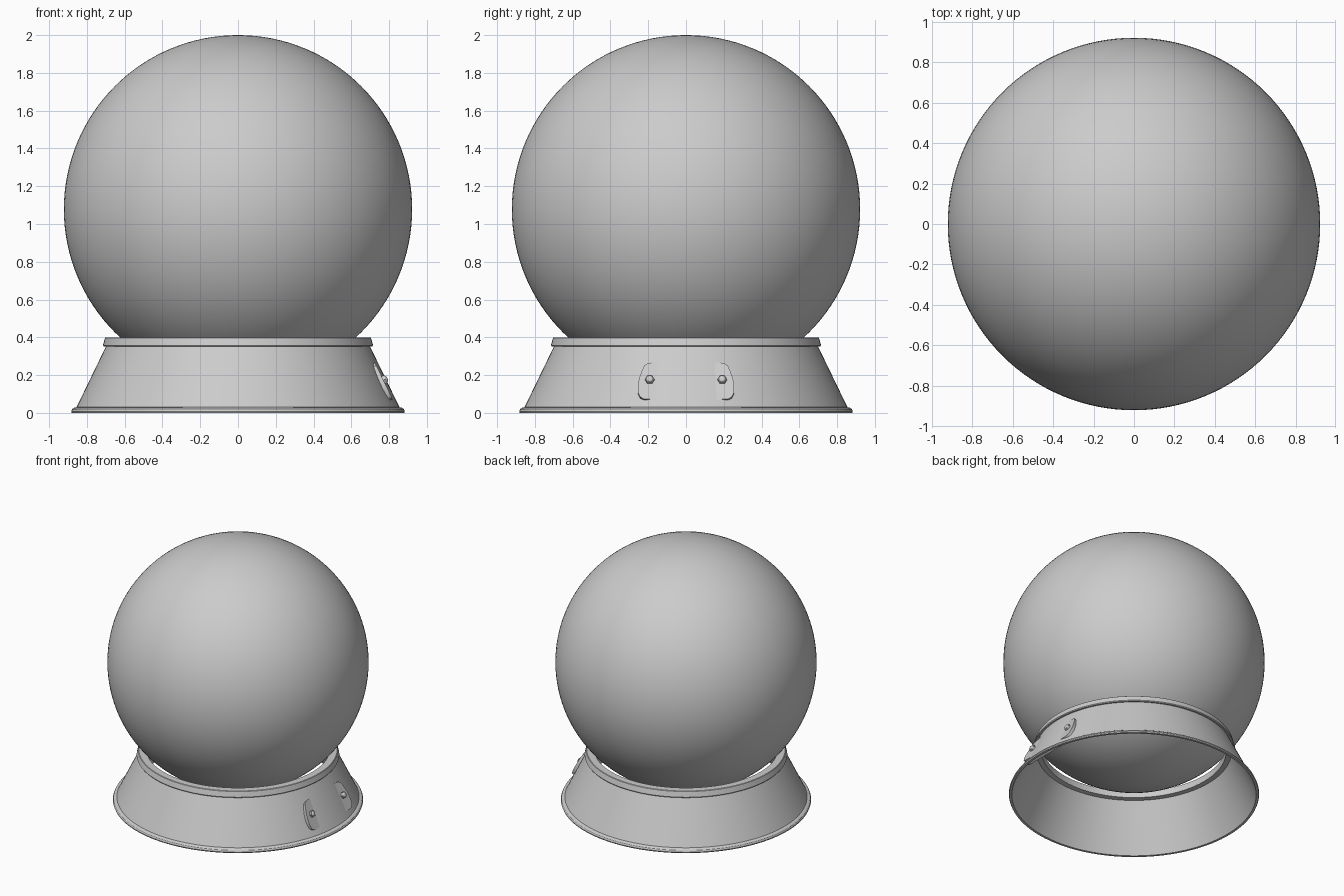
import bpy, bmesh
from math import sin, cos, pi, radians, hypot
from mathutils import Matrix, Vector

if "Cube" in bpy.data.objects:
    bpy.data.objects.remove(bpy.data.objects["Cube"])


def finish(bm, name, angle=30, matrix=None):
    if matrix:
        bm.transform(matrix)
    bmesh.ops.recalc_face_normals(bm, faces=bm.faces)
    mesh = bpy.data.meshes.new(name)
    bm.to_mesh(mesh)
    bm.free()
    ob = bpy.data.objects.new(name, mesh)
    bpy.context.collection.objects.link(ob)
    bpy.ops.object.select_all(action='DESELECT')
    ob.select_set(True)
    bpy.context.view_layer.objects.active = ob
    bpy.ops.object.shade_smooth_by_angle(angle=radians(angle))
    return ob


def lathe(name, profile, segs=128):
    """Closed (r, z) profile swept around z."""
    bm = bmesh.new()
    rings = [[bm.verts.new((r * cos(2 * pi * i / segs), r * sin(2 * pi * i / segs), z))
              for r, z in profile] for i in range(segs)]
    n = len(profile)
    for i in range(segs):
        a, b = rings[i], rings[(i + 1) % segs]
        for j in range(n):
            k = (j + 1) % n
            bm.faces.new((a[j], b[j], b[k], a[k]))
    return finish(bm, name)


def prism(name, outline, z0, z1, matrix):
    """Extrude a 2D outline along the local z axis."""
    bm = bmesh.new()
    face = bm.faces.new([bm.verts.new((x, y, z0)) for x, y in outline])
    ext = bmesh.ops.extrude_face_region(bm, geom=[face])
    verts = [v for v in ext["geom"] if isinstance(v, bmesh.types.BMVert)]
    bmesh.ops.translate(bm, vec=(0, 0, z1 - z0), verts=verts)
    return finish(bm, name, 30, matrix)


# Glass ball
bm = bmesh.new()
bmesh.ops.create_uvsphere(bm, u_segments=128, v_segments=64, radius=0.922,
                          matrix=Matrix.Translation((0, 0, 1.078)))
finish(bm, "globe")

# Hollow flared base: bottom bead, wall, collar, inner wall
lathe("base", [
    (0.862, 0.0), (0.88, 0.0), (0.883, 0.008), (0.878, 0.02), (0.866, 0.028), (0.855, 0.03),
    (0.699, 0.352), (0.711, 0.352), (0.715, 0.358), (0.704, 0.397), (0.70, 0.40),
    (0.648, 0.40), (0.65, 0.352), (0.688, 0.35)])

# Frame on the right-hand wall: x across, y up the slope, z outwards
across = Vector((0, 1, 0))
up = Vector((-0.156, 0, 0.322)).normalized()
out = across.cross(up)
frame = Matrix((across, up, out)).transposed().to_4x4()
frame.translation = Vector((0.782, 0, 0.18))

# Flat plate with rounded ends, only its ends stand clear of the curved wall
half = [(0.165, 0.104), (0.20, 0.10), (0.222, 0.085), (0.235, 0.05), (0.248, 0.01),
        (0.255, -0.035), (0.253, -0.075), (0.243, -0.098), (0.225, -0.11), (0.19, -0.113)]
outline = half + [(-x, y) for x, y in reversed(half)]
prism("plate", outline, -0.06, -0.014, frame)

# Two hexagonal bolts with a small domed head
for side, label in ((-1, "front"), (1, "back")):
    hexagon = [(side * 0.192 + 0.025 * cos(i * pi / 3), 0.025 * sin(i * pi / 3)) for i in range(6)]
    prism("bolt_" + label, hexagon, -0.03, 0.0, frame)
    bm = bmesh.new()
    bmesh.ops.create_uvsphere(bm, u_segments=20, v_segments=10, radius=0.019)
    bmesh.ops.scale(bm, vec=(1, 1, 0.5), verts=bm.verts)
    finish(bm, "bolt_dome_" + label, 30, frame @ Matrix.Translation((side * 0.192, 0, 0)))
